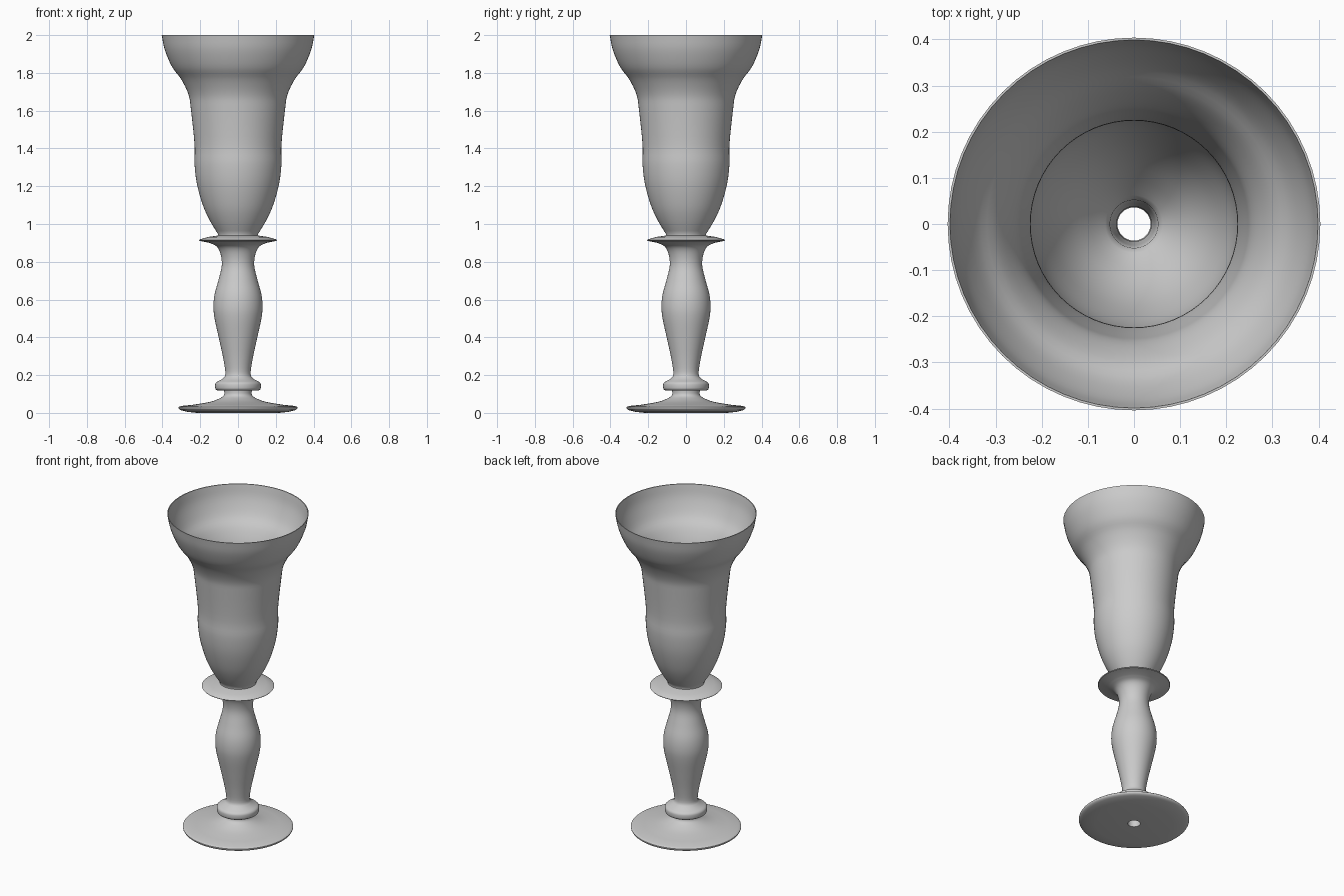
import bpy, bmesh, math
from mathutils import Vector

if "Cube" in bpy.data.objects:
    bpy.data.objects.remove(bpy.data.objects["Cube"])

SIDES = 64


def smooth(points, steps=4):
    """Catmull-Rom curve through (radius, height) points."""
    p = [Vector(q) for q in points]
    p = [2 * p[0] - p[1]] + p + [2 * p[-1] - p[-2]]
    out = []
    for i in range(1, len(p) - 2):
        a, b, c, d = p[i - 1:i + 3]
        for s in range(steps):
            t = s / steps
            out.append(0.5 * (2 * b + (c - a) * t + (2 * a - 5 * b + 4 * c - d) * t ** 2
                              + (3 * b - a - 3 * c + d) * t ** 3))
    return out + [p[-2]]


def lathe(name, profile):
    """Revolve a closed profile loop around z."""
    bm = bmesh.new()
    rings = []
    for k in range(SIDES):
        a = 2 * math.pi * k / SIDES
        rings.append([bm.verts.new((r * math.cos(a), r * math.sin(a), z)) for r, z in profile])
    n = len(profile)
    for k in range(SIDES):
        A, B = rings[k], rings[(k + 1) % SIDES]
        for i in range(n):
            j = (i + 1) % n
            bm.faces.new((A[i], B[i], B[j], A[j]))
    bmesh.ops.remove_doubles(bm, verts=bm.verts, dist=1e-5)
    bmesh.ops.recalc_face_normals(bm, faces=bm.faces)
    me = bpy.data.meshes.new(name)
    bm.to_mesh(me)
    bm.free()
    ob = bpy.data.objects.new(name, me)
    bpy.context.collection.objects.link(ob)
    bpy.context.view_layer.objects.active = ob
    ob.select_set(True)
    bpy.ops.object.shade_smooth_by_angle(angle=math.radians(40))
    ob.select_set(False)
    return ob


# foot: flat underside with a rounded edge and a shallow dished top
foot = [(0.036, 0), (0.22, 0)] + smooth([(0.27, 0.006), (0.307, 0.016), (0.315, 0.03), (0.30, 0.037)], 3)
foot += smooth([(0.24, 0.043), (0.15, 0.058), (0.095, 0.078), (0.074, 0.095), (0.073, 0.118)], 3)
# ring knop above the foot
knop = smooth([(0.108, 0.118), (0.119, 0.126), (0.121, 0.142), (0.119, 0.158), (0.105, 0.168)], 2)
# baluster stem
stem = smooth([(0.085, 0.178), (0.067, 0.205), (0.077, 0.283), (0.10, 0.39), (0.123, 0.495),
               (0.130, 0.56), (0.124, 0.627), (0.103, 0.705), (0.086, 0.78), (0.092, 0.84),
               (0.112, 0.88), (0.15, 0.90)])
# thin collar
collar = [(0.204, 0.911), (0.207, 0.915), (0.202, 0.919), (0.16, 0.931), (0.105, 0.939)]
# flared bowl, outside then inside
bowl_out = smooth([(0.105, 0.945), (0.15, 1.02), (0.186, 1.10), (0.217, 1.21), (0.230, 1.315),
                   (0.230, 1.42), (0.249, 1.605), (0.262, 1.685), (0.30, 1.765), (0.348, 1.83),
                   (0.387, 1.92), (0.404, 2.0)])
bowl_in = smooth([(0.399, 2.0), (0.382, 1.92), (0.343, 1.833), (0.295, 1.77), (0.257, 1.688),
                  (0.244, 1.605), (0.225, 1.42), (0.225, 1.315), (0.211, 1.21), (0.179, 1.10),
                  (0.142, 1.02), (0.094, 0.95), (0.052, 0.90)])
# narrow bore through the stem
bore = [(0.046, 0.80), (0.038, 0.70), (0.038, 0.20)]

lathe("goblet", [(p[0], p[1]) for p in foot + knop + stem + collar + bowl_out + bowl_in + bore])
